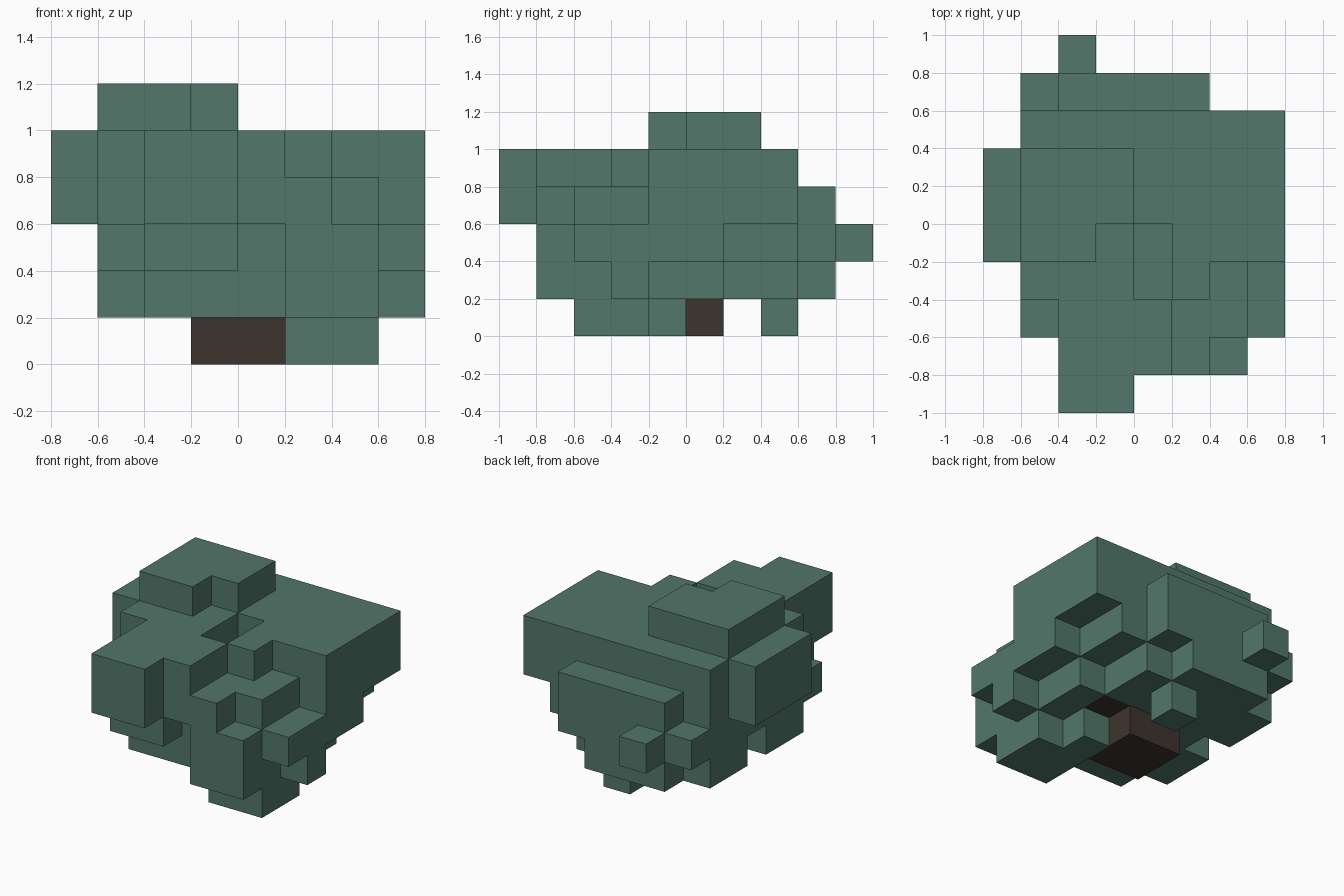
import bpy
import bmesh
from mathutils import Vector

if "Cube" in bpy.data.objects:
    bpy.data.objects.remove(bpy.data.objects["Cube"])

CELL = 0.2
ORIGIN = Vector((-0.8, -1.0, 0.0))

# Foliage layers from the ground up: boxes (x0, x1, y0, y1) in grid cells
FOLIAGE = [
    [(5, 7, 2, 4), (5, 6, 4, 5), (4, 5, 7, 8)],
    [(5, 7, 1, 2), (2, 7, 2, 6), (1, 2, 3, 5), (7, 8, 3, 4), (1, 6, 6, 8), (2, 5, 8, 9)],
    [(2, 4, 1, 2), (5, 7, 1, 2), (1, 8, 2, 6), (1, 7, 6, 8), (1, 6, 8, 9), (2, 3, 9, 10)],
    [(2, 4, 0, 1), (2, 6, 1, 2), (2, 7, 2, 4), (1, 2, 3, 4), (0, 8, 4, 7), (1, 8, 7, 8),
     (2, 6, 8, 9)],
    [(2, 4, 0, 1), (2, 5, 1, 3), (1, 4, 3, 4), (5, 6, 3, 4), (0, 4, 4, 5), (5, 8, 4, 5),
     (0, 8, 5, 7), (1, 8, 7, 8)],
    [(1, 3, 4, 5), (1, 4, 5, 7)],
]
# Trunk with a short branch stub tucked under the leaves
TRUNK = [[(3, 5, 4, 6)], [(3, 5, 4, 6), (5, 6, 5, 6)]]


def cells_of(layers):
    return {(x, y, z) for z, boxes in enumerate(layers)
            for x0, x1, y0, y1 in boxes
            for x in range(x0, x1) for y in range(y0, y1)}


def material(name, color):
    mat = bpy.data.materials.new(name)
    mat.diffuse_color = (*color, 1.0)
    mat.use_nodes = True
    mat.node_tree.nodes["Principled BSDF"].inputs["Base Color"].default_value = mat.diffuse_color
    return mat


def build_blocks(name, cells, solid, mat):
    """Mesh the cells, keeping only faces not covered by the solid."""
    bm = bmesh.new()
    for cell in sorted(cells):
        center = Vector(cell) + Vector((0.5, 0.5, 0.5))
        for axis in range(3):
            for sign in (-1, 1):
                n = Vector((0, 0, 0))
                n[axis] = sign
                if tuple(int(c + d) for c, d in zip(cell, n)) in solid:
                    continue
                u = Vector((0, 0, 0))
                u[(axis + 1) % 3] = 0.5
                v = n.cross(u)
                mid = center + n * 0.5
                corners = (mid - u - v, mid + u - v, mid + u + v, mid - u + v)
                bm.faces.new([bm.verts.new(ORIGIN + c * CELL) for c in corners])
    bmesh.ops.remove_doubles(bm, verts=bm.verts[:], dist=0.001)
    mesh = bpy.data.meshes.new(name)
    bm.to_mesh(mesh)
    bm.free()
    mesh.materials.append(mat)
    obj = bpy.data.objects.new(name, mesh)
    bpy.context.collection.objects.link(obj)
    return obj


trunk = cells_of(TRUNK)
foliage = cells_of(FOLIAGE) - trunk
solid = trunk | foliage

build_blocks("foliage", foliage, solid, material("leaf green", (0.084, 0.184, 0.144)))
build_blocks("trunk", trunk, solid, material("bark brown", (0.047, 0.034, 0.027)))
